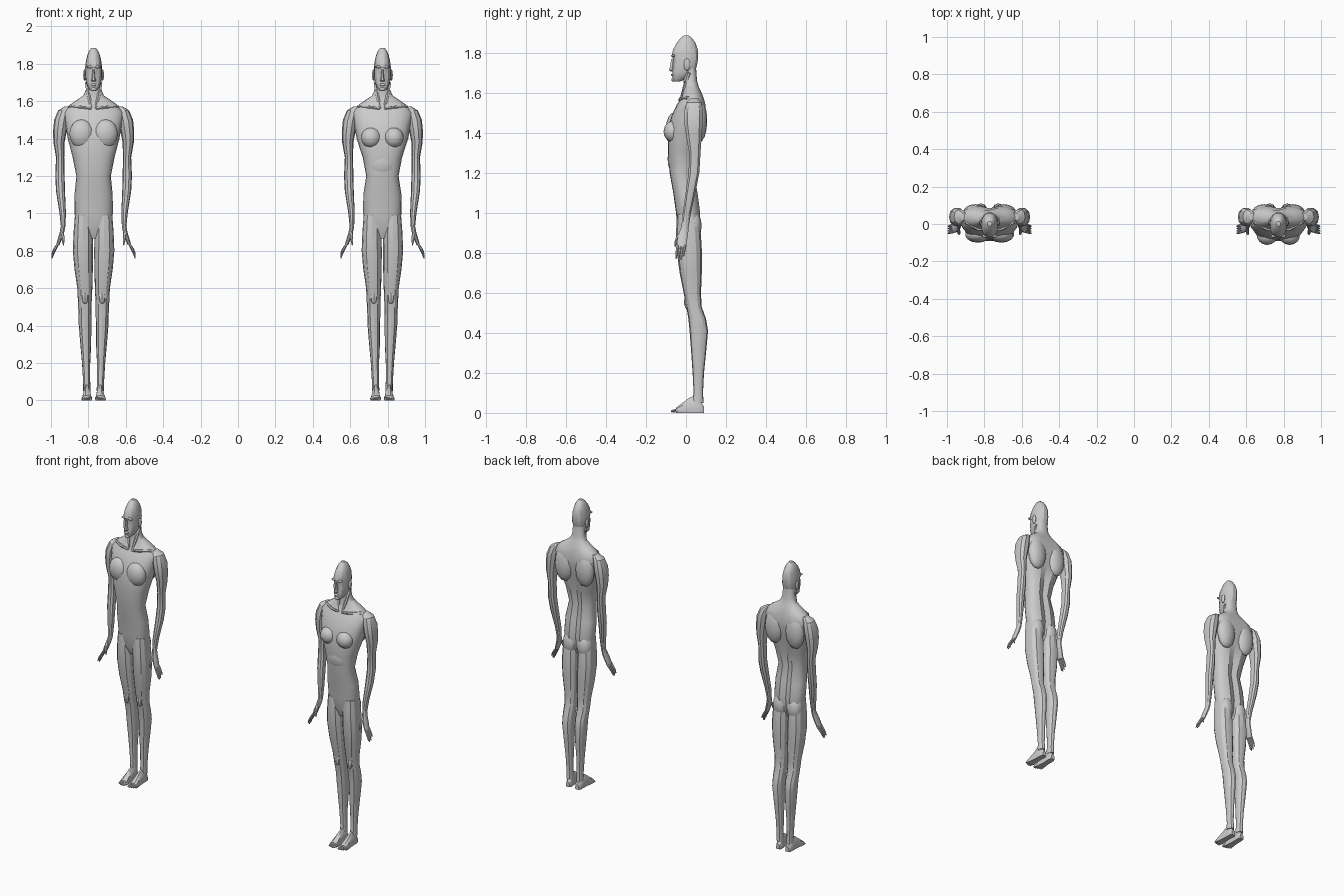
import bpy, bmesh
from math import cos, sin, pi, radians
from mathutils import Vector


def power(v, p):
    return (1 if v >= 0 else -1) * abs(v) ** (2 / p)


def oval(c, u, v, n=12, p=2.0):
    c, u, v = Vector(c), Vector(u), Vector(v)
    return [c + u * power(cos(2 * pi * i / n), p) + v * power(sin(2 * pi * i / n), p) for i in range(n)]


def finish(name, bm, x, mirror, angle=28):
    bmesh.ops.recalc_face_normals(bm, faces=bm.faces)
    me = bpy.data.meshes.new(name)
    bm.to_mesh(me)
    bm.free()
    ob = bpy.data.objects.new(name, me)
    bpy.context.collection.objects.link(ob)
    ob.location.x = x
    bpy.ops.object.select_all(action='DESELECT')
    ob.select_set(True)
    bpy.context.view_layer.objects.active = ob
    bpy.ops.object.shade_smooth_by_angle(angle=radians(angle))
    if mirror:
        ob.modifiers.new("Mirror", 'MIRROR').use_mirror_merge = False
    return ob


def add_loft(bm, rings):
    vs = [[bm.verts.new(p) for p in r] for r in rings]
    n = len(vs[0])
    for a, b in zip(vs, vs[1:]):
        for i in range(n):
            bm.faces.new((a[i], a[(i + 1) % n], b[(i + 1) % n], b[i]))
    bm.faces.new(vs[0])
    bm.faces.new(vs[-1])


def add_tube(bm, pts, radii, n=6):
    pts = [Vector(p) for p in pts]
    rings = []
    for i, p in enumerate(pts):
        t = pts[min(i + 1, len(pts) - 1)] - pts[max(i - 1, 0)]
        q = t.to_track_quat('Z', 'Y')
        rings.append(oval(p, q @ Vector((radii[i], 0, 0)), q @ Vector((0, radii[i], 0)), n))
    add_loft(bm, rings)


def slices(rows, n, p=2.0):
    """Horizontal rings from (z, centre x, half width, front y, back y)."""
    return [oval((cx, (f + b) / 2, z), (w, 0, 0), (0, (b - f) / 2, 0), n, p) for z, cx, w, f, b in rows]


def blob(name, x, c, r, mirror=True, seg=14):
    bm = bmesh.new()
    bmesh.ops.create_uvsphere(bm, u_segments=seg, v_segments=8, radius=1)
    for v in bm.verts:
        v.co = Vector([c[i] + v.co[i] * r[i] for i in range(3)])
    finish(name, bm, x, mirror, 40)


TORSO = [(.865, 0, .025, -.02, .03), (.92, 0, .085, -.042, .066), (1.0, 0, .103, -.05, .073),
         (1.1, 0, .102, -.064, .06), (1.2, 0, .092, -.082, .042), (1.3, 0, .112, -.09, .06),
         (1.4, 0, .138, -.092, .085), (1.48, 0, .152, -.074, .1), (1.54, 0, .16, -.046, .1),
         (1.575, 0, .135, -.024, .09), (1.605, 0, .092, -.014, .075), (1.63, 0, .055, -.01, .063),
         (1.66, 0, .042, -.012, .055), (1.73, 0, .037, -.02, .05)]
HEAD = [(1.655, 0, .014, -.062, -.03), (1.668, 0, .028, -.068, .0), (1.7, 0, .041, -.068, .045),
        (1.735, 0, .046, -.067, .056), (1.765, 0, .046, -.064, .061), (1.785, 0, .045, -.072, .062),
        (1.815, 0, .041, -.066, .06), (1.845, 0, .034, -.05, .05), (1.87, 0, .024, -.03, .033),
        (1.885, 0, .012, -.012, .014)]
ARM = [(1.572, .135, .02, .02, .06), (1.55, .158, .032, 0, .078), (1.5, .172, .039, -.012, .088),
       (1.44, .18, .037, -.01, .085), (1.38, .185, .03, 0, .08), (1.3, .179, .022, .014, .074),
       (1.2, .18, .025, .012, .068), (1.12, .177, .024, 0, .052), (1.0, .165, .017, -.017, .026),
       (.93, .163, .012, -.024, .014), (.9, .169, .012, -.036, .012), (.86, .182, .011, -.046, .006),
       (.83, .192, .009, -.046, .0)]
LEG = [(.99, .056, .044, -.045, .06), (.9, .056, .051, -.05, .074), (.8, .057, .054, -.045, .08),
       (.7, .053, .049, -.032, .079), (.6, .047, .04, -.012, .075), (.53, .047, .037, .002, .078),
       (.47, .046, .035, .012, .1), (.41, .046, .034, .018, .11), (.3, .042, .029, .026, .1),
       (.2, .04, .022, .033, .09), (.1, .037, .019, .038, .085), (.05, .036, .02, .03, .088)]


def figure(tag, x, female):
    # torso and neck, with a groove down the spine
    rows = [(z, c, w * (.94 if female and 1.1 < z < 1.35 else 1), f, b) for z, c, w, f, b in TORSO]
    rings = slices(rows, 20, 2.4)
    for ring in rings:
        if 0.9 < ring[0].z < 1.58:
            ring[5].y -= .016
    bm = bmesh.new()
    add_loft(bm, rings)
    finish(tag + "torso", bm, x, False)

    # head with nose, lips, brow and ears
    bm = bmesh.new()
    add_loft(bm, slices(HEAD, 14, 2.3))
    finish(tag + "head", bm, x, False)
    bm = bmesh.new()
    add_loft(bm, slices([(1.77, 0, .005, -.074, -.055), (1.725, 0, .009, -.083, -.055),
                         (1.712, 0, .013, -.087, -.055), (1.705, 0, .009, -.076, -.055)], 6))
    finish(tag + "nose", bm, x, False)
    blob(tag + "lips", x, (0, -.067, 1.688), (.016, .008, .007), False, 10)
    blob(tag + "chin", x, (0, -.062, 1.664), (.016, .011, .01), False, 10)
    blob(tag + "brow", x, (.02, -.063, 1.783), (.02, .011, .007), True, 10)
    blob(tag + "ear", x, (.048, .005, 1.74), (.008, .016, .03), True, 10)

    # chest, shoulder blades and buttocks
    if female:
        blob(tag + "breast", x, (.06, -.062, 1.405), (.055, .05, .055))
        blob(tag + "ribcage", x, (0, -.045, 1.27), (.085, .047, .09), False)
    else:
        blob(tag + "pectoral", x, (.063, -.055, 1.425), (.068, .045, .078))
    blob(tag + "shoulder_blade", x, (.075, .066, 1.46), (.065, .04, .11))
    blob(tag + "buttock", x, (.052, .036, .935), (.048, .042, .075))

    # collarbones and neck tendons
    bm = bmesh.new()
    add_tube(bm, [(.012, -.03, 1.56), (.06, -.03, 1.568), (.13, .01, 1.572)], [.007, .008, .01])
    add_tube(bm, [(.01, -.026, 1.56), (.025, -.008, 1.62), (.038, .015, 1.7)], [.007, .01, .01])
    finish(tag + "collarbone", bm, x, True)

    # arm with palm
    bm = bmesh.new()
    add_loft(bm, slices(ARM, 10, 2.2))
    finish(tag + "arm", bm, x, True)

    # fingers and thumb
    bm = bmesh.new()
    for i, drop in enumerate((.066, .076, .072, .055)):
        y = -.041 + i * .0125
        add_tube(bm, [(.19, y, .838), (.205, y - .004, .838 - drop * .4),
                      (.217, y - .007, .838 - drop * .75), (.222, y - .009, .836 - drop)],
                 [.0065, .0065, .0055, .003])
    add_tube(bm, [(.167, -.022, .9), (.165, -.042, .875), (.163, -.052, .85), (.16, -.054, .83)],
             [.008, .009, .007, .003])
    finish(tag + "fingers", bm, x, True)

    # leg and kneecap
    bm = bmesh.new()
    add_loft(bm, slices(LEG, 12, 2.3))
    finish(tag + "leg", bm, x, True)
    blob(tag + "kneecap", x, (.046, .01, .555), (.02, .02, .04), True, 8)

    # foot, lofted from heel to ball
    bm = bmesh.new()
    rings = []
    for y, c, w, h in ((.09, .034, .014, .032), (.075, .034, .021, .055), (.04, .036, .02, .085),
                       (.015, .036, .021, .075), (-.02, .037, .025, .048), (-.05, .037, .029, .026)):
        rings.append([Vector((c + w * sx, y, h * sz)) for sx, sz in
                      ((-.9, 0), (.9, 0), (1, .3), (.75, .75), (.25, 1), (-.35, 1), (-.8, .8), (-1, .3))])
    add_loft(bm, rings)
    # toes
    for i, (tip, r) in enumerate(((-.075, .008), (-.075, .0062), (-.071, .006), (-.066, .0055), (-.06, .005))):
        tx = .016 + i * .0112
        add_tube(bm, [(tx, -.04, r + .006), (tx, tip + .013, r + .003), (tx, tip, r)], [r, r, r * .6])
    finish(tag + "foot", bm, x, True)


figure("male_", -.772, False)
figure("female_", .772, True)
